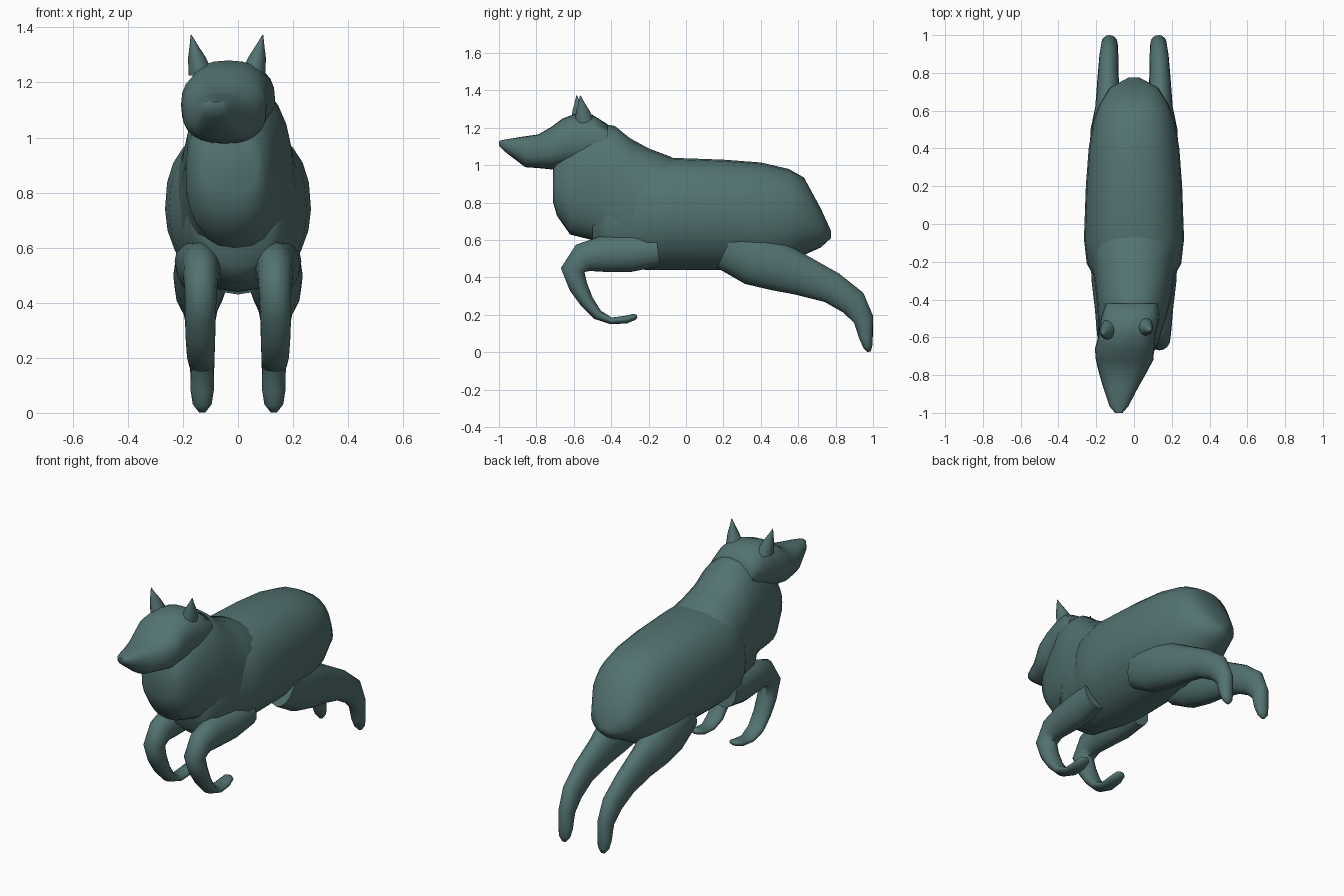
import bpy, bmesh, math
from mathutils import Vector

if "Cube" in bpy.data.objects:
    bpy.data.objects.remove(bpy.data.objects["Cube"])

coat = bpy.data.materials.new("grey_teal")
coat.diffuse_color = (0.085, 0.17, 0.165, 1)
coat.use_nodes = True
coat.node_tree.nodes["Principled BSDF"].inputs["Base Color"].default_value = coat.diffuse_color


def skin(name, rings, angle=70):
    """Join closed rings of points into a capped, smooth-shaded skin."""
    bm = bmesh.new()
    loops = [[bm.verts.new(p) for p in r] for r in rings]
    n = len(loops[0])
    for a, b in zip(loops, loops[1:]):
        for i in range(n):
            j = (i + 1) % n
            bm.faces.new((a[i], a[j], b[j], b[i]))
    bm.faces.new(loops[0])
    bm.faces.new(loops[-1])
    bmesh.ops.recalc_face_normals(bm, faces=bm.faces)
    me = bpy.data.meshes.new(name)
    bm.to_mesh(me)
    bm.free()
    me.materials.append(coat)
    ob = bpy.data.objects.new(name, me)
    bpy.context.collection.objects.link(ob)
    bpy.ops.object.select_all(action='DESELECT')
    ob.select_set(True)
    bpy.context.view_layer.objects.active = ob
    bpy.ops.object.shade_smooth_by_angle(angle=math.radians(angle))


def soft(v, e):
    return math.copysign(abs(v) ** (2 / e), v)


def section(y, cx, lo, hi, hw, wide=0.5, e_top=2.3, e_low=2.0, n=24):
    """Upright cross-section, widest at the given fraction of its height."""
    zw = lo + (hi - lo) * wide
    pts = []
    for k in range(n):
        t = 2 * math.pi * k / n
        s = math.sin(t)
        e = e_top if s >= 0 else e_low
        h = (hi - zw) if s >= 0 else (zw - lo)
        pts.append((cx + hw * soft(math.cos(t), e), y, zw + h * soft(s, e)))
    return pts


def limb(name, side, stations, n=16):
    """Tube in the y-z plane; stations are y, z, in-plane radius, half width, x."""
    rings = []
    for i, (y, z, r, hx, cx) in enumerate(stations):
        a = stations[max(i - 1, 0)]
        b = stations[min(i + 1, len(stations) - 1)]
        d = Vector((0, b[0] - a[0], b[1] - a[1])).normalized()
        nrm = Vector((0, -d.z, d.y))
        rings.append([Vector((side * cx + hx * math.cos(t), y, z)) + nrm * (r * math.sin(t))
                      for t in (2 * math.pi * k / n for k in range(n))])
    skin(name, rings)


# Torso, rump to shoulders
torso = [(.775, 0, .61, .65, .03), (.72, 0, .56, .77, .13), (.63, 0, .52, .935, .185),
         (.55, 0, .47, .98, .215), (.40, 0, .43, 1.015, .24), (.20, 0, .44, 1.03, .255),
         (-.08, 0, .44, 1.04, .265), (-.21, 0, .44, 1.02, .25), (-.29, 0, .45, 1.0, .205),
         (-.42, 0, .47, .95, .18), (-.50, 0, .53, .9, .13)]
skin("torso", [section(*r, wide=.5, e_top=2.4) for r in torso])

# Neck ruff and chest
chest = [(-.71, -.03, .80, .98, .10), (-.69, -.03, .73, 1.04, .13), (-.62, -.03, .63, 1.12, .16),
         (-.50, -.01, .60, 1.23, .18), (-.38, 0, .52, 1.21, .20), (-.30, 0, .48, 1.145, .21),
         (-.20, 0, .50, 1.09, .225), (-.08, 0, .52, 1.045, .24), (.02, 0, .58, .98, .2)]
skin("neck_and_chest", [section(*r, wide=.5, e_top=2.2, e_low=2.5) for r in chest])

# Head with tapered muzzle, turned slightly aside
head = [(-1.0, -.08, 1.105, 1.13, .02), (-.965, -.08, 1.07, 1.138, .05), (-.86, -.07, .99, 1.155, .095),
        (-.79, -.06, .985, 1.165, .125), (-.72, -.05, .978, 1.205, .152), (-.66, -.05, .985, 1.25, .157),
        (-.58, -.035, .99, 1.28, .15), (-.50, -.02, 1.0, 1.27, .155), (-.42, -.01, 1.02, 1.22, .14)]
skin("head", [section(*r, wide=.5, e_top=2.5, e_low=2.4) for r in head])

# Pointed ears
for side, label, dy in ((-1, "right", -.01), (1, "left", .01)):
    rings = []
    for t, w, d in ((0, .048, .055), (.45, .032, .036), (.75, .015, .016), (1, .002, .002)):
        cx = -.04 + side * (.092 + .038 * t)
        rings.append([(cx + w * math.cos(a), -.55 + dy - .025 * t + d * math.sin(a), 1.225 + .147 * t)
                      for a in (2 * math.pi * k / 12 for k in range(12))])
    skin("ear_" + label, rings)

# Hind legs stretched back, front legs tucked under
hind = [(.22, .57, .13, .08, .14), (.37, .50, .145, .10, .135), (.50, .455, .13, .09, .14),
        (.62, .41, .108, .068, .137), (.78, .345, .085, .056, .137), (.895, .265, .075, .05, .133),
        (.95, .175, .054, .044, .13), (.962, .08, .037, .042, .13), (.972, .03, .025, .034, .13),
        (.978, .003, .01, .012, .13)]
front = [(-.15, .55, .09, .08, .15), (-.30, .53, .10, .085, .14), (-.45, .525, .095, .072, .135),
         (-.55, .505, .08, .064, .135), (-.606, .44, .064, .058, .135), (-.575, .35, .05, .056, .137),
         (-.53, .27, .038, .053, .137), (-.472, .20, .028, .05, .135), (-.40, .168, .018, .045, .132),
         (-.32, .175, .021, .042, .13), (-.275, .19, .017, .032, .13), (-.262, .193, .008, .015, .13)]
for side, label in ((-1, "right"), (1, "left")):
    limb("hind_leg_" + label, side, hind)
    limb("front_leg_" + label, side, front)
